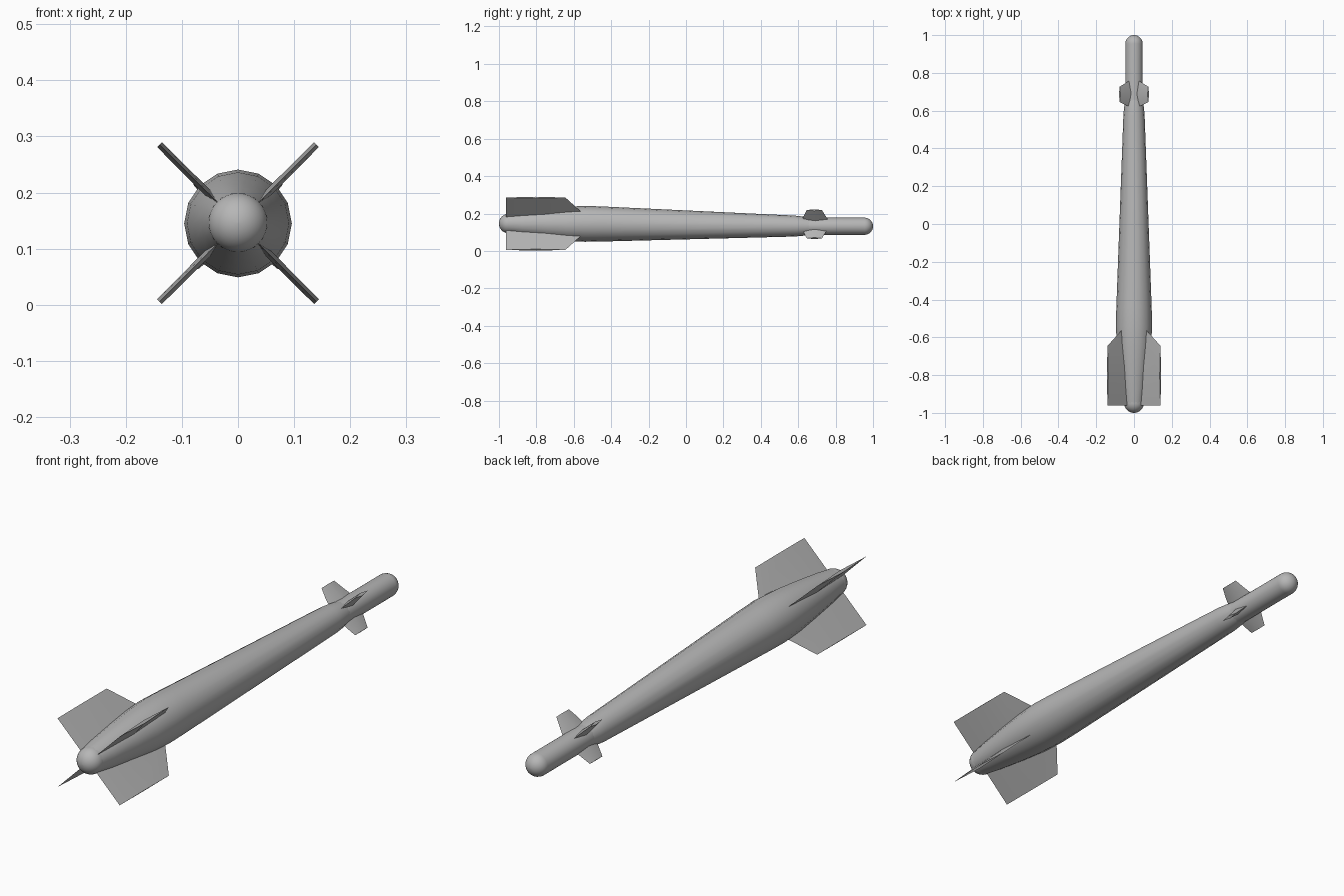
import bpy, bmesh
from math import radians, sin, cos, pi
from mathutils import Matrix, Vector

if "Cube" in bpy.data.objects:
    bpy.data.objects.remove(bpy.data.objects["Cube"])

AXIS_Z = 0.1455

# dark grey paint
paint = bpy.data.materials.new("dark_grey")
paint.diffuse_color = (0.47, 0.47, 0.47, 1)
paint.use_nodes = True
paint.node_tree.nodes["Principled BSDF"].inputs["Base Color"].default_value = paint.diffuse_color


def finish(name, bm, smooth):
    bmesh.ops.recalc_face_normals(bm, faces=bm.faces)
    me = bpy.data.meshes.new(name)
    bm.to_mesh(me)
    bm.free()
    me.materials.append(paint)
    ob = bpy.data.objects.new(name, me)
    bpy.context.collection.objects.link(ob)
    bpy.ops.object.select_all(action='DESELECT')
    ob.select_set(True)
    bpy.context.view_layer.objects.active = ob
    bpy.ops.object.shade_smooth_by_angle(angle=radians(smooth))
    return ob


def tube(name, stations, sides):
    """Loft capped rings from (y, radius, centre z)."""
    bm = bmesh.new()
    rings = []
    for y, r, zc in stations:
        angles = [2 * pi * i / sides for i in range(sides)]
        rings.append([bm.verts.new((r * cos(a), y, zc + r * sin(a))) for a in angles])
    for a, b in zip(rings, rings[1:]):
        for i in range(sides):
            j = (i + 1) % sides
            bm.faces.new((a[i], a[j], b[j], b[i]))
    bm.faces.new(rings[0])
    bm.faces.new(rings[-1])
    return finish(name, bm, 40)


def dome(tip, r, zc, direction):
    """Stations of a rounded end, ordered base to tip."""
    base = tip - direction * r
    return [(base + direction * r * sin(t), max(r * cos(t), 0.001), zc)
            for t in (pi / 2 * k / 8 for k in range(9))]


def fins(name, sections, zc):
    """Four diagonal blades lofted from (radius, cross-section of (y, offset))."""
    for k in range(4):
        bm = bmesh.new()
        rot = Matrix.Rotation(radians(45 + 90 * k), 4, 'Y')
        loops = [[bm.verts.new(rot @ Vector((r, y, t)) + Vector((0, 0, zc)))
                  for y, t in pts] for r, pts in sections]
        for a, b in zip(loops, loops[1:]):
            n = len(a)
            for i in range(n):
                j = (i + 1) % n
                bm.faces.new((a[i], a[j], b[j], b[i]))
        bm.faces.new(loops[0])
        bm.faces.new(loops[-1])
        finish(f"{name}_{k + 1}", bm, 50)


def diamond(y0, y1, t):
    m = (y0 + y1) / 2
    return [(y0, 0), (m, -t), (y1, 0), (m, t)]


# main tapered body
tube("body", [(-0.955, 0.052, 0.1465), (-0.88, 0.064, 0.146), (-0.75, 0.080, 0.1455),
              (-0.64, 0.091, 0.145), (-0.54, 0.096, 0.145), (-0.44, 0.0935, 0.144),
              (0.58, 0.056, 0.133), (0.62, 0.052, 0.1325), (0.66, 0.046, 0.132)], 16)

# rounded tail end and slim nose
tube("tail_cap", [(-0.90, 0.053, 0.1465)] + dome(-1.0, 0.053, 0.1465, -1), 32)
tube("nose", [(0.55, 0.046, 0.132)] + dome(1.0, 0.046, 0.132, 1), 32)

# large tail fins and small control fins, all with knife edges
fins("tail_fin", [(0.03, diamond(-0.962, -0.513, 0.007)),
                  (0.198, diamond(-0.962, -0.645, 0.006))], AXIS_Z)
fins("nose_fin", [(0.025, diamond(0.620, 0.764, 0.013)),
                  (0.065, diamond(0.630, 0.745, 0.010)),
                  (0.107, diamond(0.646, 0.727, 0.006))], 0.143)
